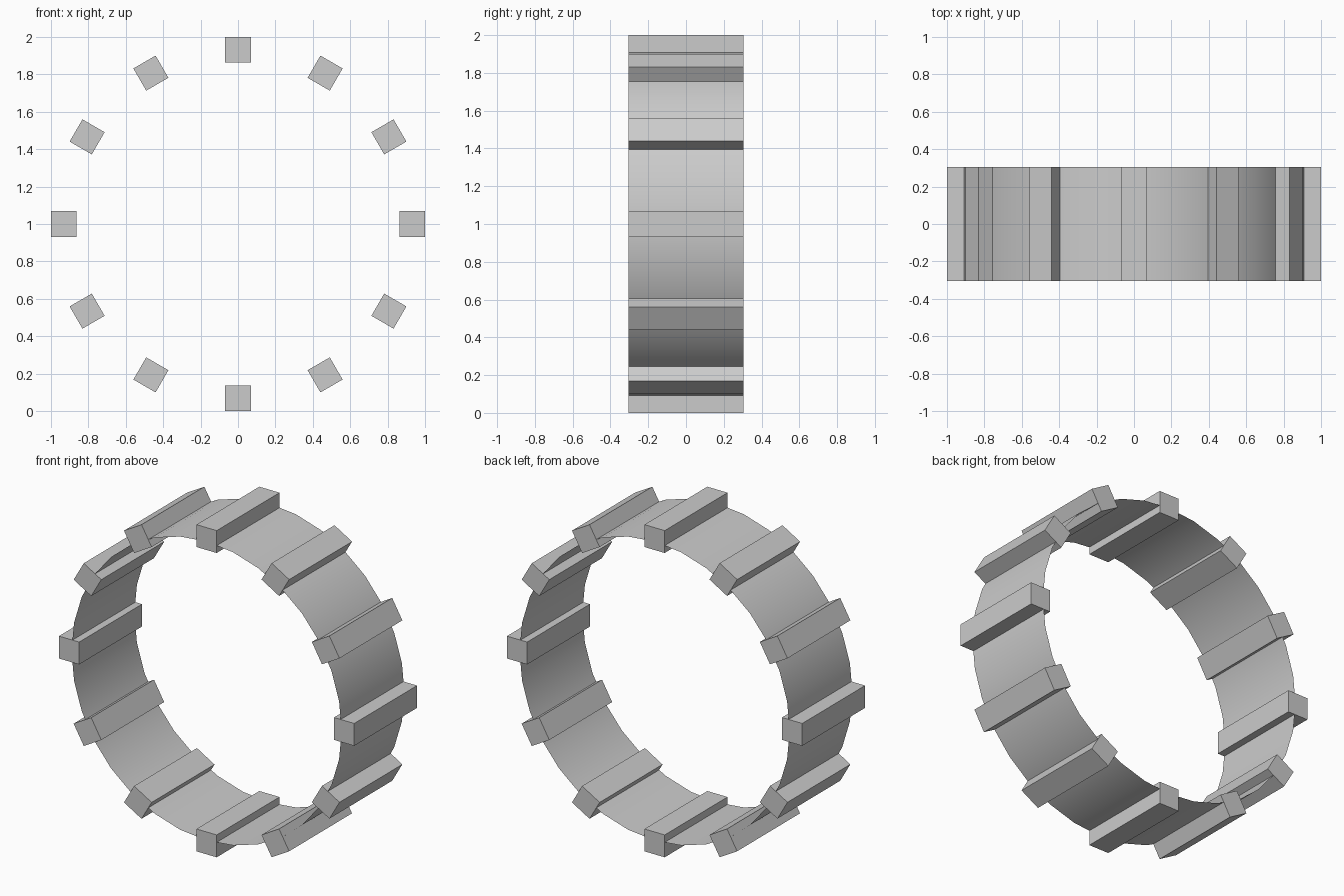
import bpy, bmesh
from math import radians, sin, cos, pi

if "Cube" in bpy.data.objects:
    bpy.data.objects.remove(bpy.data.objects["Cube"])

WIDTH = 0.608      # along y
RING_R = 0.915
BAR = 0.137        # square bar section
BAR_R = 1 - BAR / 2
CENTRE_Z = 1.0

# thin open band, smooth shaded
bpy.ops.mesh.primitive_cylinder_add(vertices=32, radius=RING_R, depth=WIDTH,
                                    end_fill_type='NOTHING',
                                    location=(0, 0, CENTRE_Z),
                                    rotation=(pi / 2, 0, 0))
band = bpy.context.object
band.name = "ring_band"
bpy.ops.object.shade_smooth()

# twelve square cross bars around the band
for i in range(12):
    a = radians(30 * i)
    bpy.ops.mesh.primitive_cube_add(size=1,
                                    location=(BAR_R * cos(a), 0, CENTRE_Z + BAR_R * sin(a)),
                                    rotation=(0, -a, 0))
    bar = bpy.context.object
    bar.name = f"cross_bar_{i + 1}"
    bar.scale = (BAR, WIDTH, BAR)
